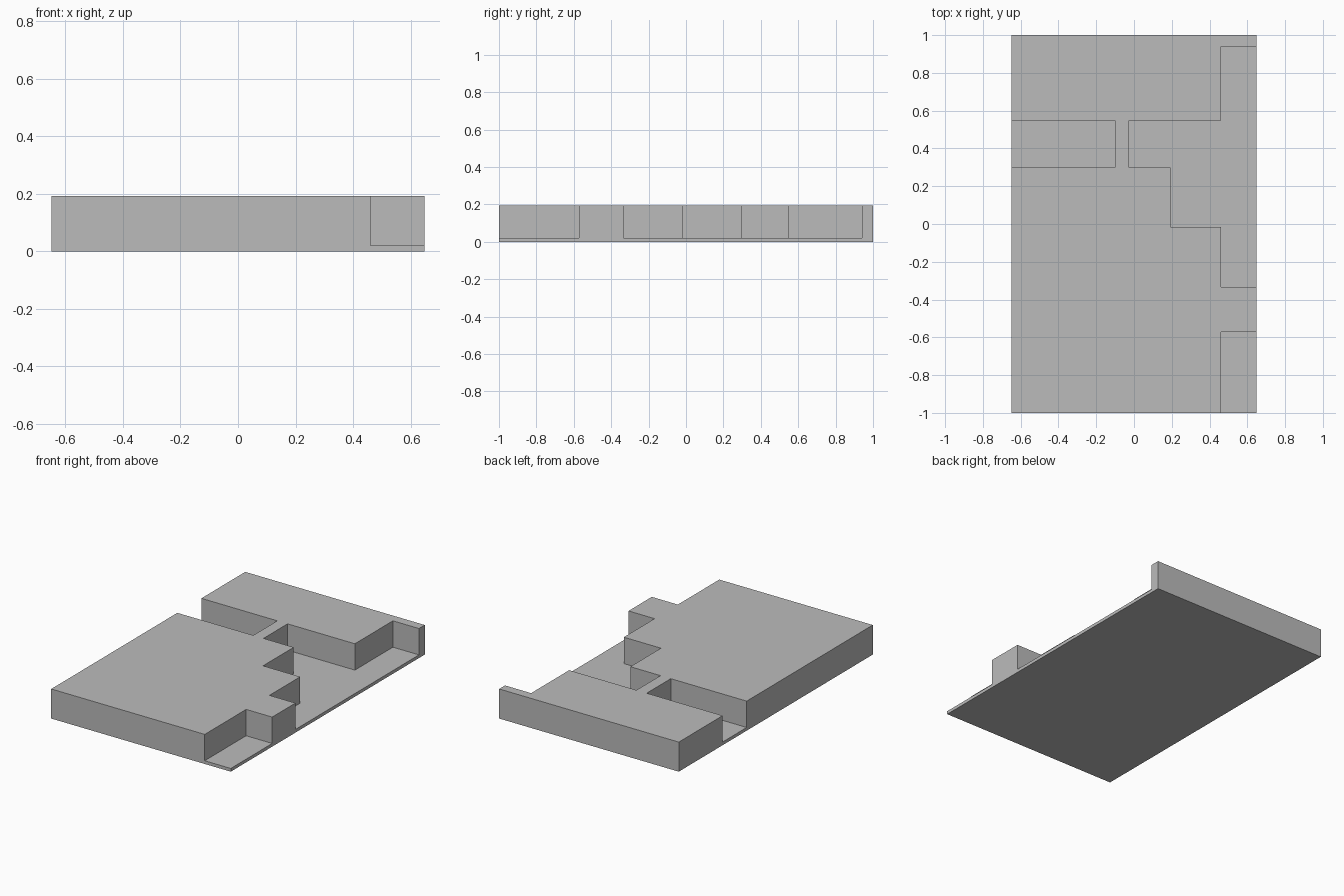
import bpy
import bmesh

cube = bpy.data.objects.get("Cube")
if cube:
    bpy.data.objects.remove(cube, do_unlink=True)

HALF_X, HALF_Y, HEIGHT, FLOOR = 0.648, 1.0, 0.193, 0.021
OUT = HALF_X + 0.1  # cutters overshoot the slab edge

grey = bpy.data.materials.new("plain grey")
grey.use_nodes = True
grey.diffuse_color = (0.5, 0.5, 0.5, 1)
grey.node_tree.nodes["Principled BSDF"].inputs["Base Color"].default_value = (0.5, 0.5, 0.5, 1)


def prism(name, outlines, z0, z1):
    """Extrude each plan outline from z0 up to z1 into one object."""
    bm = bmesh.new()
    for outline in outlines:
        face = bm.faces.new([bm.verts.new((x, y, z0)) for x, y in outline])
        top = bmesh.ops.extrude_face_region(bm, geom=[face])["geom"]
        bmesh.ops.translate(bm, vec=(0, 0, z1 - z0),
                            verts=[g for g in top if isinstance(g, bmesh.types.BMVert)])
    bmesh.ops.recalc_face_normals(bm, faces=bm.faces)
    mesh = bpy.data.meshes.new(name)
    bm.to_mesh(mesh)
    bm.free()
    mesh.materials.append(grey)
    obj = bpy.data.objects.new(name, mesh)
    bpy.context.collection.objects.link(obj)
    return obj


def rect(x0, x1, y0, y1):
    return [(x0, y0), (x1, y0), (x1, y1), (x0, y1)]


# Solid slab
slab = prism("stepped_slab", [rect(-HALF_X, HALF_X, -HALF_Y, HALF_Y)], 0, HEIGHT)

# Pockets: left slot, front corner notch, and stepped recess on the other side
left_slot = rect(-OUT, -0.10, 0.30, 0.548)
corner_notch = rect(0.46, OUT, -HALF_Y - 0.1, -0.573)
stepped_recess = [(OUT, -0.333), (0.46, -0.333), (0.46, -0.016), (0.192, -0.016),
                  (0.192, 0.30), (-0.026, 0.30), (-0.026, 0.548), (0.46, 0.548),
                  (0.46, 0.94), (OUT, 0.94)]
cutter = prism("pocket_cutter", [left_slot, corner_notch, stepped_recess], FLOOR, HEIGHT + 0.1)
cutter.hide_render = True

# Carve the pockets and keep only the finished slab
cut = slab.modifiers.new("pockets", 'BOOLEAN')
cut.operation = 'DIFFERENCE'
cut.solver = 'EXACT'
cut.object = cutter
bpy.context.view_layer.objects.active = slab
slab.select_set(True)
bpy.ops.object.modifier_apply(modifier=cut.name)
bpy.data.objects.remove(cutter, do_unlink=True)
